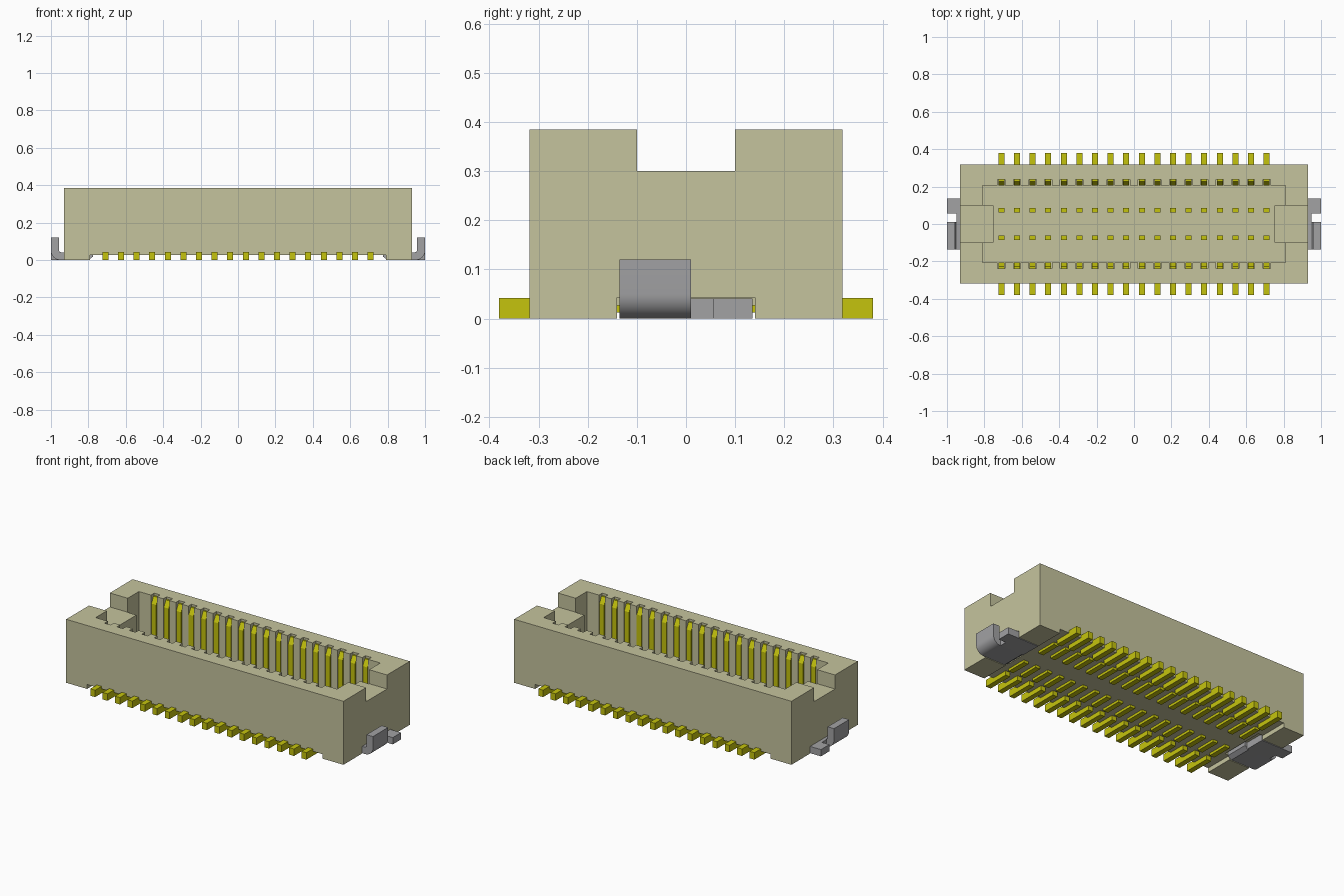
import bpy, bmesh, math

if "Cube" in bpy.data.objects:
    bpy.data.objects.remove(bpy.data.objects["Cube"])


def material(name, rgb):
    m = bpy.data.materials.new(name)
    m.use_nodes = True
    m.diffuse_color = (*rgb, 1)
    m.node_tree.nodes["Principled BSDF"].inputs["Base Color"].default_value = (*rgb, 1)
    return m


BEIGE = material("beige plastic", (0.56, 0.55, 0.34))
GOLD = material("yellow gold", (0.56, 0.55, 0.004))
STEEL = material("grey metal", (0.36, 0.36, 0.37))


def prism(bm, points, axis, a, b):
    """Extrude a 2D outline along an axis from a to b."""
    def place(p, t):
        return {"x": (t, p[0], p[1]), "y": (p[0], t, p[1]), "z": (p[0], p[1], t)}[axis]
    face = bm.faces.new([bm.verts.new(place(p, a)) for p in points])
    offset = place((0, 0), b - a)
    out = bmesh.ops.extrude_face_region(bm, geom=[face], use_keep_orig=True)
    verts = [v for v in out["geom"] if isinstance(v, bmesh.types.BMVert)]
    bmesh.ops.translate(bm, verts=verts, vec=offset)


def box(bm, x0, x1, y0, y1, z0, z1):
    prism(bm, [(x0, y0), (x1, y0), (x1, y1), (x0, y1)], "z", z0, z1)


def finish(bm, name, mat):
    bmesh.ops.recalc_face_normals(bm, faces=bm.faces[:])
    mesh = bpy.data.meshes.new(name)
    bm.to_mesh(mesh)
    bm.free()
    mesh.materials.append(mat)
    ob = bpy.data.objects.new(name, mesh)
    bpy.context.collection.objects.link(ob)
    return ob


def activate(ob):
    bpy.ops.object.select_all(action="DESELECT")
    ob.select_set(True)
    bpy.context.view_layer.objects.active = ob


def cut(target, bm):
    """Subtract a mesh from the target and discard the cutter."""
    cutter = finish(bm, "cutter", BEIGE)
    cutter.hide_render = True
    mod = target.modifiers.new("cut", "BOOLEAN")
    mod.operation, mod.solver, mod.object = "DIFFERENCE", "EXACT", cutter
    activate(target)
    bpy.ops.object.modifier_apply(modifier=mod.name)
    bpy.data.objects.remove(cutter)


COUNT, PITCH = 18, 0.0834
XS = [(i - (COUNT - 1) / 2) * PITCH for i in range(COUNT)]
FLOOR, TOP = 0.06, 0.385

# Housing block
bm = bmesh.new()
box(bm, -0.93, 0.93, -0.318, 0.318, 0, TOP)
housing = finish(bm, "housing", BEIGE)

# Raised underside between the end pads
bm = bmesh.new()
box(bm, -0.79, 0.79, -0.5, 0.5, -0.1, 0.027)
cut(housing, bm)

# Grooves under both ends for the solder brackets
bm = bmesh.new()
for s in (-1, 1):
    box(bm, *sorted((s * 0.76, s * 1.1)), -0.14, 0.14, -0.1, 0.043)
cut(housing, bm)

# Cavity, leaving a ledge at each end
quarter = [(0.75, 0.098), (0.81, 0.098), (0.81, 0.207)]
outline = quarter + [(-x, y) for x, y in reversed(quarter)]
outline += [(-x, -y) for x, y in quarter] + [(x, -y) for x, y in reversed(quarter)]
bm = bmesh.new()
prism(bm, outline, "z", FLOOR, 0.6)
cut(housing, bm)

# Open notch across both ends
bm = bmesh.new()
box(bm, -1.1, 1.1, -0.1, 0.1, 0.30, 0.6)
cut(housing, bm)

# Contact slots in the long inner walls
bm = bmesh.new()
for x in XS:
    for s in (-1, 1):
        box(bm, x - 0.02, x + 0.02, *sorted((s * 0.19, s * 0.238)), FLOOR + 0.005, 0.6)
cut(housing, bm)

# Contacts: foot, wall blade with sloped tip, and inner tail with upturned end
foot = [(0.38, 0), (0.38, 0.042), (0.215, 0.042), (0.215, 0)]
blade = [(0.237, 0.03), (0.237, 0.372), (0.226, 0.372), (0.206, 0.335), (0.206, 0.03)]
tail = [(0.19, 0.012), (0.19, 0.035), (0.085, 0.035), (0.085, 0.07),
        (0.062, 0.07), (0.062, 0.012)]
for s, side in ((-1, "front"), (1, "back")):
    bm = bmesh.new()
    for x in XS:
        for shape in (foot, blade, tail):
            prism(bm, [(s * y, z) for y, z in shape], "x", x - 0.016, x + 0.016)
    finish(bm, side + "_contacts", GOLD)

# Solder brackets: bent upright lug beside a flat tab
arc = [math.radians(a) for a in range(-90, 1, 10)]
lug = [(0.80, 0), *[(0.95 + 0.05 * math.cos(a), 0.05 + 0.05 * math.sin(a)) for a in arc],
       (1.0, 0.12), (0.957, 0.12), (0.957, 0.052), (0.953, 0.044), (0.945, 0.041),
       (0.775, 0.041), (0.775, 0.018)]
for s, side in ((-1, "right"), (1, "left")):
    bm = bmesh.new()
    prism(bm, [(s * x, z) for x, z in lug], "y", -0.135, 0.01)
    box(bm, *sorted((s * 0.79, s * 0.95)), 0.01, 0.055, 0, 0.041)
    box(bm, *sorted((s * 0.79, s * 1.0)), 0.055, 0.135, 0, 0.041)
    activate(finish(bm, side + "_bracket", STEEL))
    bpy.ops.object.shade_smooth_by_angle(angle=math.radians(25))
